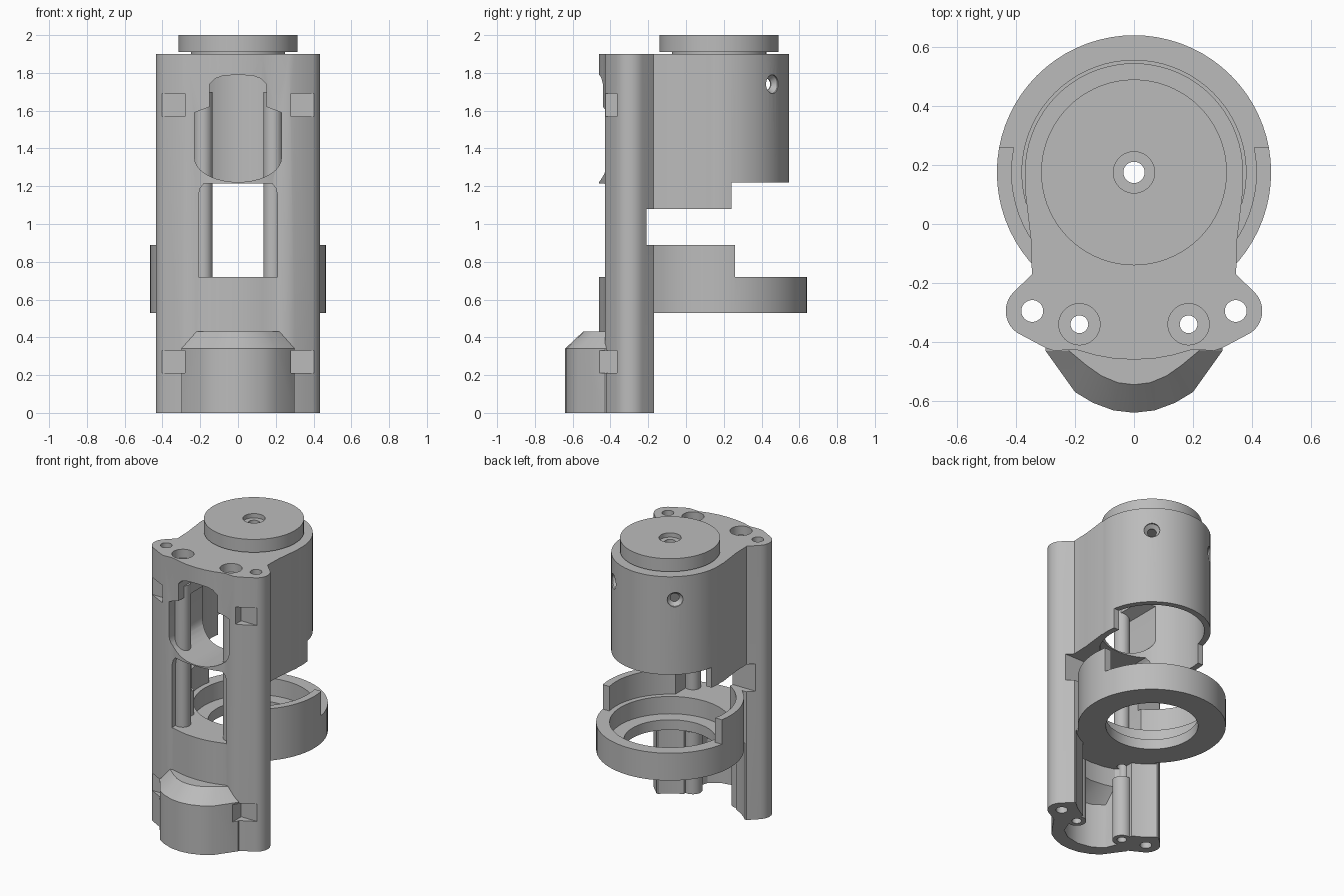
import bpy, bmesh, math
from mathutils import Matrix

cube = bpy.data.objects.get("Cube")
if cube:
    bpy.data.objects.remove(cube, do_unlink=True)

grey = bpy.data.materials.new("plain grey")
grey.use_nodes = True
grey.diffuse_color = (0.5, 0.5, 0.5, 1)
grey.node_tree.nodes["Principled BSDF"].inputs["Base Color"].default_value = (0.5, 0.5, 0.5, 1)

AXIS_Y = 0.175          # shared axis of tube, clamp ring and disc
ROD_X, ROD_Y = 0.185, -0.34
EAR_X, EAR_Y = 0.345, -0.295


def loft(name, layers, matrix=None):
    """Solid through stacked outlines: a list of (outline, z)."""
    bm = bmesh.new()
    loops = [[bm.verts.new((x, y, z)) for x, y in pts] for pts, z in layers]
    for low, high in zip(loops, loops[1:]):
        for i in range(len(low)):
            j = (i + 1) % len(low)
            bm.faces.new((low[i], low[j], high[j], high[i]))
    bm.faces.new(loops[0])
    bm.faces.new(loops[-1])
    bmesh.ops.recalc_face_normals(bm, faces=bm.faces)
    if matrix:
        bm.transform(matrix)
    mesh = bpy.data.meshes.new(name)
    bm.to_mesh(mesh)
    bm.free()
    mesh.materials.append(grey)
    ob = bpy.data.objects.new(name, mesh)
    bpy.context.collection.objects.link(ob)
    return ob


def circle(r, x=0, y=AXIS_Y, n=72):
    return [(x + r * math.cos(math.tau * i / n), y + r * math.sin(math.tau * i / n)) for i in range(n)]


def cyl(name, r, z0, z1, x=0, y=AXIS_Y, n=72):
    return loft(name, [(circle(r, x, y, n), z0), (circle(r, x, y, n), z1)])


def box(name, x0, x1, y0, y1, z0, z1):
    pts = [(x0, y0), (x1, y0), (x1, y1), (x0, y1)]
    return loft(name, [(pts, z0), (pts, z1)])


def mirrored(half):
    return half + [(-x, y) for x, y in reversed(half) if x > 0]


def combine(target, other, operation):
    mod = target.modifiers.new("combine", 'BOOLEAN')
    mod.operation = operation
    mod.solver = 'EXACT'
    mod.object = other
    bpy.context.view_layer.objects.active = target
    bpy.ops.object.modifier_apply(modifier=mod.name)
    bpy.data.objects.remove(other, do_unlink=True)


def add(target, other):
    combine(target, other, 'UNION')


def cut(target, other):
    combine(target, other, 'DIFFERENCE')


# Front column with a rounded ear on each side
ear = [(EAR_X + 0.09 * math.cos(math.radians(a)), EAR_Y + 0.09 * math.sin(math.radians(a)))
       for a in range(45, -56, -10)]
column = mirrored([(0.345, -0.17)] + ear + [(0.3, -0.42), (0.27, -0.43), (0.2, -0.425),
                                           (0.13, -0.445), (0.07, -0.456), (0, -0.46)])
frame = loft("frame", [(column, 0), (column, 1.9)])

# Bulged foot with a sloping top
foot = mirrored([(0.3, -0.38), (0.3, -0.43), (0.2, -0.57), (0.14, -0.606), (0.07, -0.632), (0, -0.64)])
foot_top = mirrored([(0.22, -0.38), (0.22, -0.43), (0.16, -0.48), (0.11, -0.515), (0.055, -0.538), (0, -0.545)])
add(frame, loft("foot", [(foot, 0), (foot, 0.34), (foot_top, 0.43)]))

# Hollow behind the foot and concave back
hollow = mirrored([(0.2, -0.1), (0.2, -0.4), (0.17, -0.48), (0.1, -0.53), (0, -0.55)])
hollow_top = mirrored([(0.2, -0.1), (0.2, -0.36), (0.17, -0.39), (0.1, -0.41), (0, -0.42)])
cut(frame, loft("hollow", [(hollow, -0.1), (hollow, 0.31), (hollow_top, 0.4), (hollow_top, 0.53)]))
cut(frame, cyl("back_relief", 0.48, -0.1, 0.53))
cut(frame, box("back_gap", -0.6, 0.6, -0.21, 0.2, 0.89, 1.08))

# Clamp ring with a raised wall on its front half
ring = cyl("ring", 0.465, 0.53, 0.89)
cut(ring, box("ring_step", -0.7, 0.7, 0.26, 0.9, 0.72, 1.0))
add(frame, ring)
cut(frame, cyl("wall_bore", 0.415, 0.72, 1.0))
cut(frame, cyl("ring_seat", 0.38, 0.6, 0.9))
cut(frame, cyl("ring_bore", 0.29, 0.4, 0.7))

# Upper tube with flared sides, lower skirt in front
tube = cyl("tube", 0.37, 1.08, 1.9)
sides = mirrored([(0.36, 0.2), (0.37, 0.12), (0.35, -0.05), (0.345, -0.2), (0, -0.2)])
add(tube, loft("tube_sides", [(sides, 1.08), (sides, 1.9)]))
cut(tube, box("skirt_step", -0.7, 0.7, 0.24, 0.9, 1.0, 1.22))
add(frame, tube)
cut(frame, cyl("tube_bore", 0.33, 1.0, 1.79))

# Two front windows, the upper one with a curved sill
upright = Matrix.Rotation(math.radians(90), 4, 'X')
sill = [(0.23 * math.cos(t), 1.35 - 0.128 * math.sin(t))
        for t in (math.radians(a) for a in range(0, 91, 10))]
sill[-1] = (0, sill[-1][1])
upper = mirrored([(0, 1.79), (0.08, 1.785), (0.12, 1.77), (0.15, 1.74), (0.15, 1.62), (0.23, 1.59)] + sill)
upper = list(dict.fromkeys(upper))
lower = mirrored([(0, 1.215), (0.18, 1.215), (0.2, 1.19), (0.21, 1.15), (0.21, 0.72), (0, 0.72)])
for outline in (upper, lower):
    cut(frame, loft("window", [(outline, 0.05), (outline, 0.8)], upright))

# Guide rods, foot bosses, their bores, ear holes and nut pockets
for s in (-1, 1):
    add(frame, cyl("rod", 0.05, 0.6, 1.7, s * ROD_X, ROD_Y, 32))
    add(frame, cyl("boss", 0.06, 0, 0.43, s * ROD_X, ROD_Y, 32))
    cut(frame, cyl("rod_bore", 0.03, -0.1, 2.0, s * ROD_X, ROD_Y, 32))
    cut(frame, cyl("counterbore", 0.07, 1.84, 2.0, s * ROD_X, ROD_Y, 32))
    cut(frame, cyl("ear_hole", 0.037, -0.1, 2.0, s * EAR_X, EAR_Y, 32))
    for z in (0.21, 1.57):
        x0, x1 = sorted((s * 0.28, s * 0.41))
        cut(frame, box("nut_pocket", x0, x1, -0.5, -0.365, z, z + 0.12))

# Countersunk screw holes at the back of the tube
for angle in (50, 130):
    spin = (Matrix.Translation((0, AXIS_Y, 1.74)) @ Matrix.Rotation(math.radians(angle), 4, 'Z')
            @ Matrix.Rotation(math.radians(90), 4, 'Y'))
    cut(frame, loft("screw_hole", [(circle(r, 0, 0, 32), d) for r, d in
                                   ((0.028, 0.25), (0.028, 0.335), (0.05, 0.36), (0.05, 0.45))], spin))
cut(frame, cyl("axle_hole", 0.036, 1.7, 2.0))

# Output disc on a short neck
disc = loft("output_disc", [(circle(r), z) for r, z in ((0.25, 1.895), (0.25, 1.91), (0.315, 1.91), (0.315, 2.0))])
cut(disc, cyl("disc_hole", 0.036, 1.8, 2.1))
cut(disc, cyl("disc_recess", 0.07, 1.97, 2.1))

# Smooth the round walls, keep the edges crisp
for ob in (frame, disc):
    bpy.ops.object.select_all(action='DESELECT')
    ob.select_set(True)
    bpy.context.view_layer.objects.active = ob
    bpy.ops.object.shade_smooth_by_angle(angle=math.radians(25))
